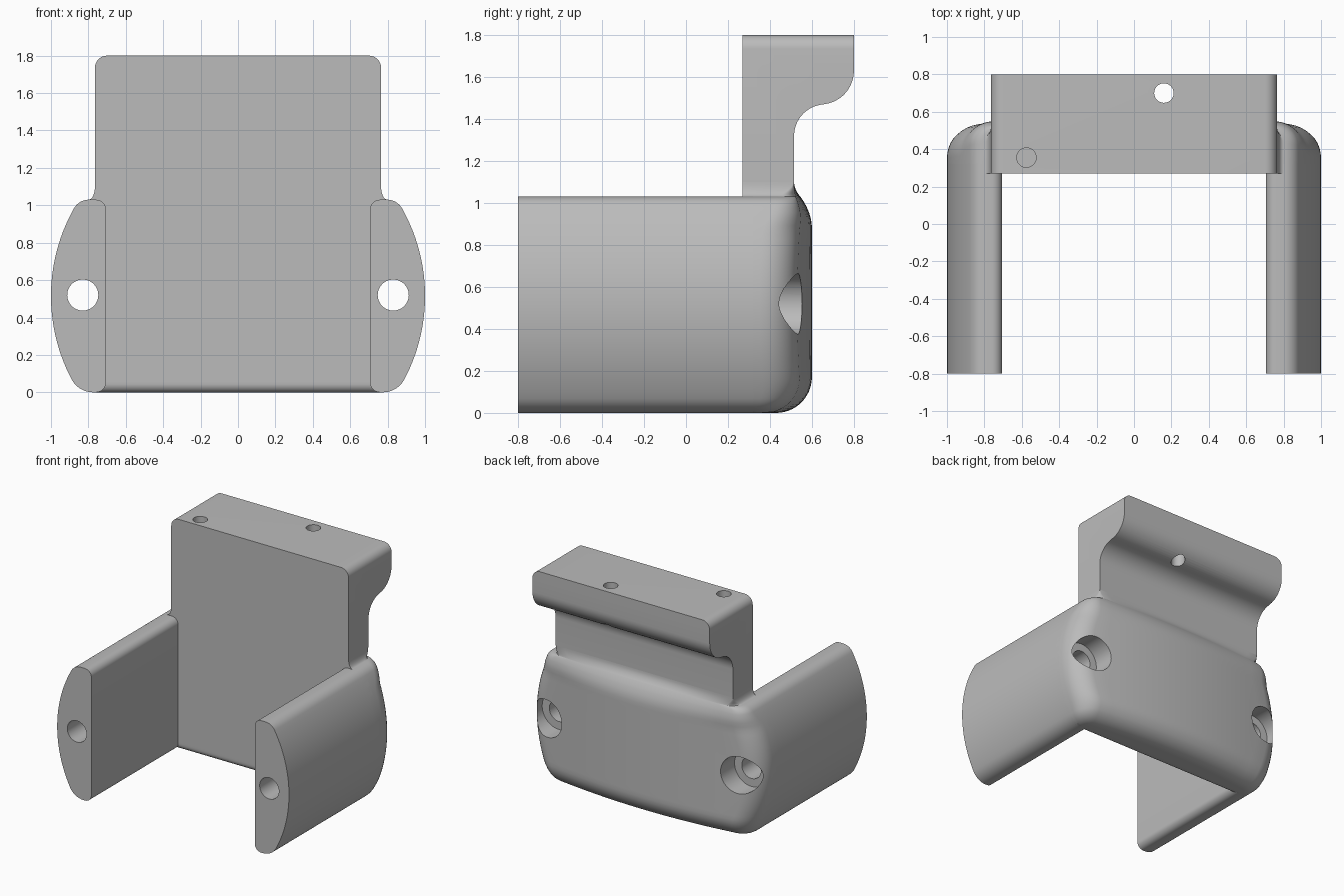
import bpy, bmesh
from math import sin, cos, pi, sqrt, asin, radians
from mathutils import Vector

cube = bpy.data.objects.get("Cube")
if cube:
    bpy.data.objects.remove(cube, do_unlink=True)

GREY = (0.5, 0.5, 0.5, 1)
mat = bpy.data.materials.new("plain_grey")
mat.use_nodes = True
mat.diffuse_color = GREY
mat.node_tree.nodes["Principled BSDF"].inputs["Base Color"].default_value = GREY

FRONT, TOP, PLATE_W, PLATE_Y, JOIN = 0.27, 1.03, 0.765, 0.515, 1.10


def finish(bm, name):
    bmesh.ops.recalc_face_normals(bm, faces=bm.faces)
    me = bpy.data.meshes.new(name)
    bm.to_mesh(me)
    bm.free()
    me.materials.append(mat)
    ob = bpy.data.objects.new(name, me)
    bpy.context.collection.objects.link(ob)
    return ob


def extrude(points, vec):
    bm = bmesh.new()
    face = bm.faces.new([bm.verts.new(p) for p in points])
    new = bmesh.ops.extrude_face_region(bm, geom=[face])["geom"]
    bmesh.ops.translate(bm, vec=vec, verts=[v for v in new if isinstance(v, bmesh.types.BMVert)])
    return bm


def arc(cx, cy, rx, ry, a, b, n):
    return [(cx + rx * cos(a + (b - a) * i / n), cy + ry * sin(a + (b - a) * i / n))
            for i in range(n + 1)]


def cut_hole(ob, centre, radius, depth, axis):
    bpy.ops.mesh.primitive_cylinder_add(vertices=48, radius=radius, depth=depth, location=centre,
                                        rotation=(pi / 2 if axis == "Y" else 0, 0, 0))
    cutter = bpy.context.object
    cutter.name = "hole_cutter"
    cutter.hide_render = True
    mod = ob.modifiers.new("hole", "BOOLEAN")
    mod.operation, mod.solver, mod.object = "DIFFERENCE", "EXACT", cutter
    bpy.context.view_layer.objects.active = ob
    bpy.ops.object.modifier_apply(modifier=mod.name)
    bpy.data.objects.remove(cutter, do_unlink=True)


def smooth(ob):
    bpy.ops.object.select_all(action="DESELECT")
    ob.select_set(True)
    bpy.context.view_layer.objects.active = ob
    bpy.ops.object.shade_smooth_by_angle(angle=radians(32))


# Outer side outline: bulging arc with a rounded bottom and top
BX, MID, BR, LOW_R, HIGH_R = 0.045, TOP / 2, 0.955, 0.13, 0.09


def fillet(f):
    dz = MID - f
    return BX + sqrt((BR - f) ** 2 - dz * dz), asin(dz / (BR - f))


low_x, low_a = fillet(LOW_R)
high_x, high_a = fillet(HIGH_R)
outline = arc(low_x, LOW_R, LOW_R, LOW_R, -pi / 2, -low_a, 8)
outline += arc(BX, MID, BR, BR, -low_a, high_a, 28)[1:]
outline += arc(high_x, TOP - HIGH_R, HIGH_R, HIGH_R, high_a, pi / 2, 8)[1:]

# Side arms
INNER, IR = 0.705, 0.055
arm_profile = outline + arc(INNER + IR, TOP - IR, IR, IR, pi / 2, pi, 8)
arm_profile += arc(INNER + IR, IR, IR, IR, pi, 1.5 * pi, 8)
for side, name in ((1, "left_arm"), (-1, "right_arm")):
    arm = finish(extrude([(side * x, -0.8, z) for x, z in arm_profile], Vector((0, 1.12, 0))), name)
    cut_hole(arm, (side * 0.83, -0.2, 0.52), 0.083, 2, "Y")
    smooth(arm)


# Back block: stacked rings, ending in a concave collar under the plate
def ring(w, z):
    d, c, r, y0 = 0.6, 0.1, 0.18, FRONT
    if z < 0.17:
        q = sqrt(1 - (1 - z / 0.17) ** 2)
        d, r = 0.43 + 0.17 * q, 0.05 + 0.13 * q
    if z < 0.05:
        y0 += 0.05 - sqrt(max(0, 0.0025 - (0.05 - z) ** 2))
    if z > TOP:
        t = (JOIN - z) / (JOIN - TOP)
        d, c, r = PLATE_Y + 0.03 * t * t, 0.04 * t * t, 0.004 + 0.09 * t * t
    elif z > 0.88:
        t = (z - 0.88) / (TOP - 0.88)
        d, c, r = 0.6 - 0.055 * t * t, 0.1 - 0.06 * t, 0.18 - 0.086 * t
    e = w - r
    half = [(w, y0)] + arc(e, d - c * e * e - r, r, r, 0, radians(80), 9)
    half += [(e * k / 10, d - c * (e * k / 10) ** 2) for k in range(9, 0, -1)]
    return [(x, y, z) for x, y in half] + [(0, d, z)] + [(-x, y, z) for x, y in reversed(half)]


collar = arc(high_x, JOIN, high_x - PLATE_W, JOIN - TOP, 1.5 * pi, pi, 8)[1:]
bm = bmesh.new()
rings = [[bm.verts.new(p) for p in ring(w, max(z, 0))] for w, z in outline + collar]
for a, b in zip(rings, rings[1:]):
    for i in range(len(a)):
        j = (i + 1) % len(a)
        bm.faces.new((a[i], a[j], b[j], b[i]))
bm.faces.new(rings[0])
bm.faces.new(rings[-1])
block = finish(bm, "back_block")
for side in (1, -1):
    cut_hole(block, (side * 0.83, 0.4, 0.52), 0.083, 1, "Y")
    cut_hole(block, (side * 0.83, 0.68, 0.52), 0.145, 0.6, "Y")
smooth(block)

# Upper plate with an overhanging lip
lip = [(FRONT, JOIN), (FRONT, 1.8), (0.8, 1.8)]
lip += arc(0.64, 1.63, 0.16, 0.16, 0, -pi / 2 + 0.15, 12)
lip += arc(0.665, 1.32, 0.15, 0.15, pi / 2 + 0.15, pi, 12)
lip.append((PLATE_Y, JOIN))
bm = extrude([(-PLATE_W, y, z) for y, z in lip], Vector((2 * PLATE_W, 0, 0)))
corners = [e for e in bm.edges if all(v.co.z > 1.79 for v in e.verts)
           and abs(e.verts[0].co.x - e.verts[1].co.x) < 0.01]
bmesh.ops.bevel(bm, geom=corners, offset=0.065, segments=8, profile=0.5, affect="EDGES")
plate = finish(bm, "upper_plate")
cut_hole(plate, (0.16, 0.7, 1.6), 0.052, 0.8, "Z")
cut_hole(plate, (-0.575, 0.355, 1.75), 0.052, 0.6, "Z")
smooth(plate)
